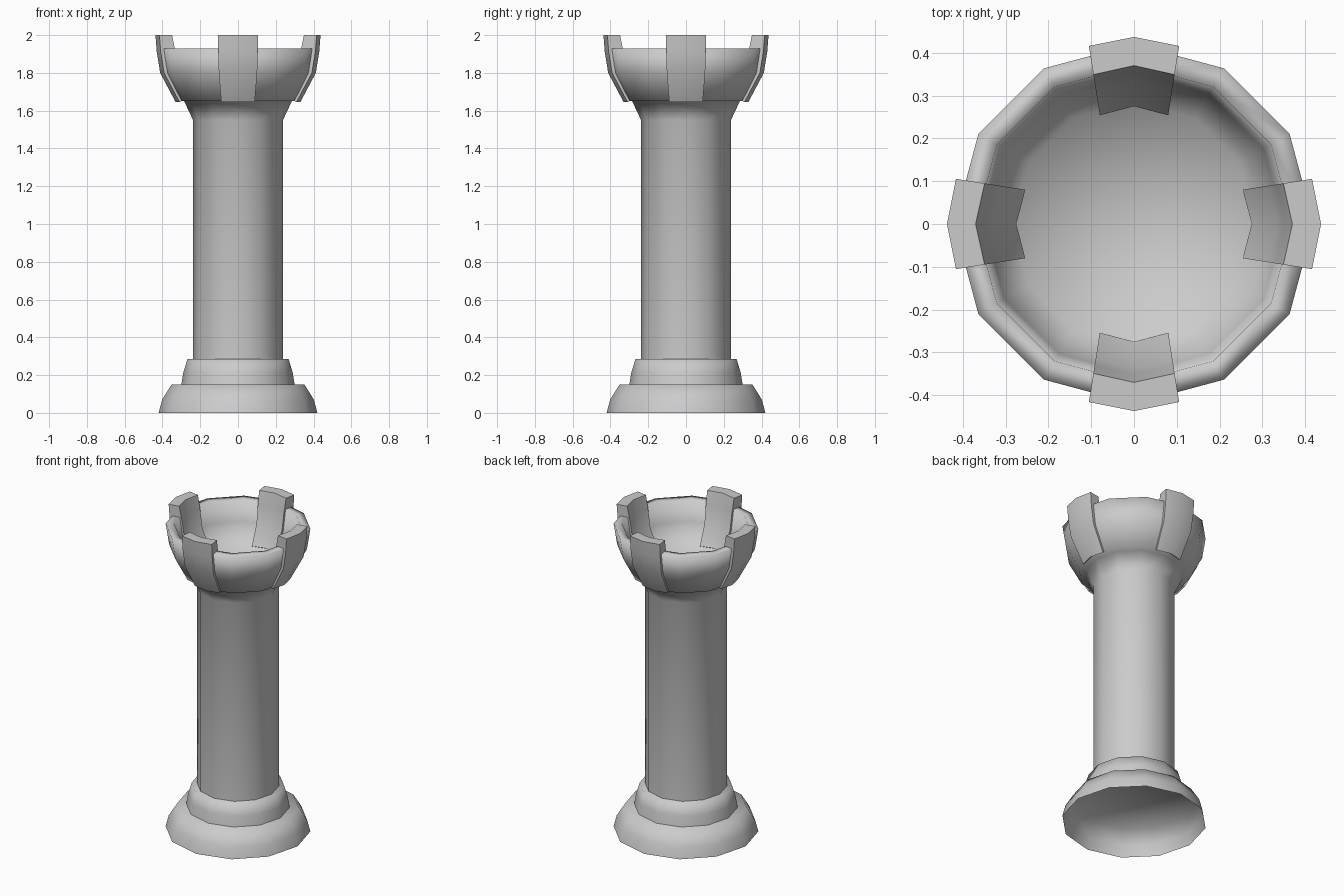
import bpy
import bmesh
from math import sin, cos, tau
from mathutils import Matrix

cube = bpy.data.objects.get("Cube")
if cube:
    bpy.data.objects.remove(cube, do_unlink=True)

SIDES = 12

stone = bpy.data.materials.new("pale_grey_stone")
stone.use_nodes = True
GREY = (0.6, 0.6, 0.6, 1)
stone.diffuse_color = GREY
stone.node_tree.nodes["Principled BSDF"].inputs["Base Color"].default_value = GREY


def finish(name, bm):
    """Turn a bmesh into a smooth-shaded stone object."""
    for face in bm.faces:
        face.smooth = True
    mesh = bpy.data.meshes.new(name)
    bm.to_mesh(mesh)
    bm.free()
    mesh.materials.append(stone)
    obj = bpy.data.objects.new(name, mesh)
    bpy.context.collection.objects.link(obj)
    return obj


def lathe(name, profile):
    """Revolve (radius, height) points; the last ring is closed by a fan."""
    bm = bmesh.new()
    rings = [[bm.verts.new((r * cos(tau * i / SIDES), r * sin(tau * i / SIDES), z))
              for i in range(SIDES)] for r, z in profile]
    for low, high in zip(rings, rings[1:]):
        for i in range(SIDES):
            j = (i + 1) % SIDES
            bm.faces.new((low[i], low[j], high[j], high[i]))
    centre = bm.verts.new((0, 0, profile[-1][1]))
    for i in range(SIDES):
        bm.faces.new((rings[-1][i], rings[-1][(i + 1) % SIDES], centre))
    return finish(name, bm)


def battlement(name, angle):
    """Bent block: a closed radial outline swept over three slices."""
    outline = [(0.33, 1.645), (0.412, 1.80), (0.43, 1.91), (0.437, 2.0),
               (0.37, 2.0), (0.352, 1.91), (0.335, 1.80), (0.275, 1.685)]
    bm = bmesh.new()
    slices = []
    for side in (-1, 0, 1):
        ring = []
        for r, z in outline:
            width = 0.08 + 0.157 * (r - 0.275)
            ring.append(bm.verts.new((r - 0.021 * abs(side), side * width, z)))
        slices.append(ring)
    n = len(outline)
    for a, b in zip(slices, slices[1:]):
        for i in range(n):
            j = (i + 1) % n
            bm.faces.new((a[i], a[j], b[j], b[i]))
    # End walls as quads between the outer and inner curves
    for ring in (slices[0], slices[-1]):
        for i in range(n // 2 - 1):
            bm.faces.new((ring[i], ring[i + 1], ring[n - 2 - i], ring[n - 1 - i]))
    bmesh.ops.recalc_face_normals(bm, faces=bm.faces)
    bmesh.ops.rotate(bm, verts=bm.verts, matrix=Matrix.Rotation(angle, 3, "Z"))
    obj = finish(name, bm)
    # Crisp edges around the block, soft bends along it
    for edge in obj.data.edges:
        edge.select = True
    bpy.ops.object.select_all(action="DESELECT")
    obj.select_set(True)
    bpy.context.view_layer.objects.active = obj
    bpy.ops.object.shade_smooth_by_angle(angle=1.0)
    return obj


# Stepped foot: two hollow caps
lathe("base_lower_tier", [(0.42, 0), (0.402, 0.07), (0.352, 0.15)])
lathe("base_upper_tier", [(0.30, 0.15), (0.289, 0.215), (0.268, 0.285)])

# Shaft flaring into the bowl
lathe("shaft_and_bowl", [
    (0.238, 0.28), (0.238, 1.55), (0.285, 1.65), (0.322, 1.652), (0.40, 1.80),
    (0.42, 1.93), (0.37, 1.93), (0.35, 1.80), (0.285, 1.68)])

# Four battlements around the rim
for k, place in enumerate(("left", "back", "right", "front")):
    battlement(place + "_battlement", tau * k / 4)
